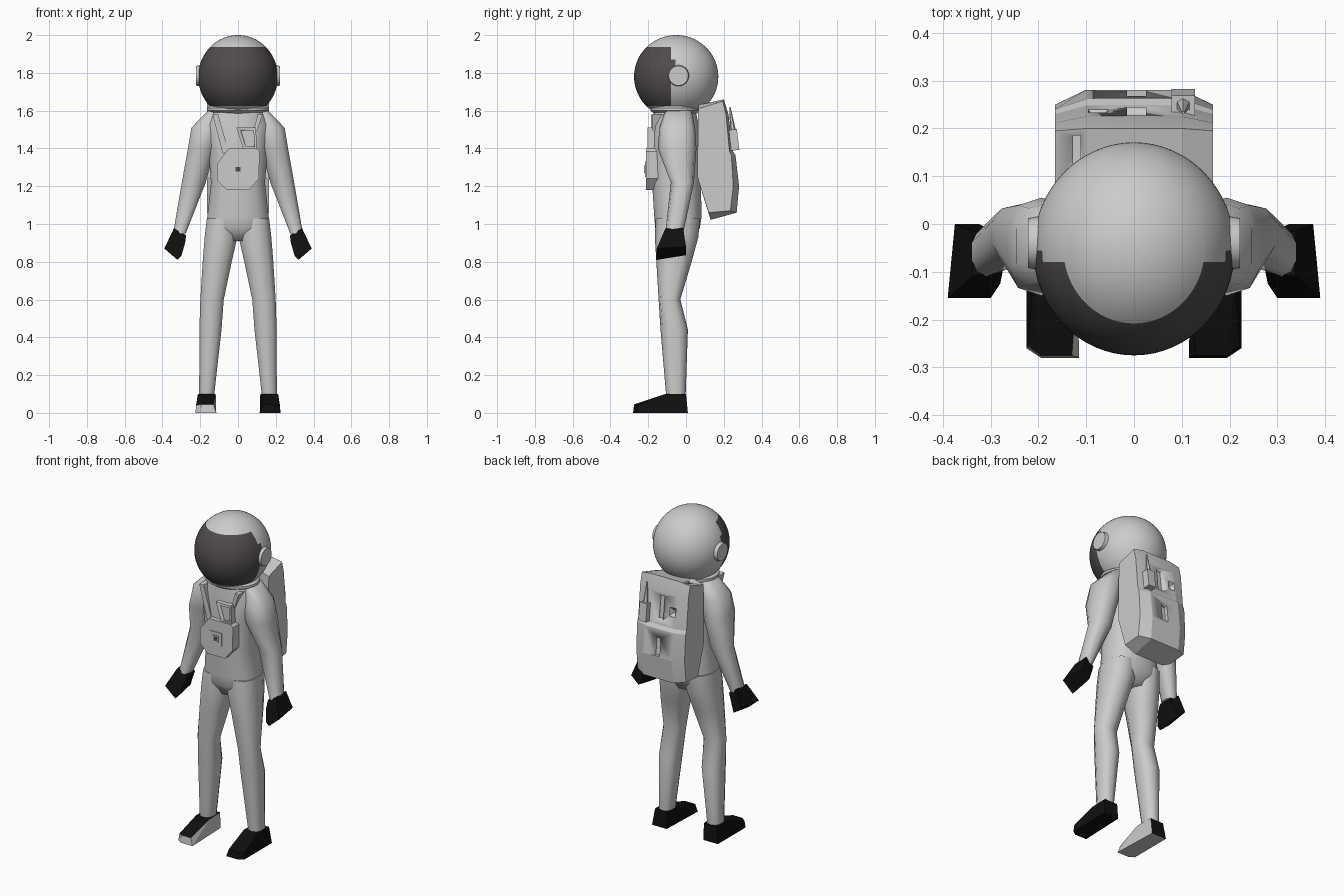
import bpy, bmesh, math
from mathutils import Matrix, Vector

if "Cube" in bpy.data.objects:
    bpy.data.objects.remove(bpy.data.objects["Cube"])


def material(name, r, g, b):
    m = bpy.data.materials.new(name)
    m.diffuse_color = (r, g, b, 1)
    m.use_nodes = True
    m.node_tree.nodes["Principled BSDF"].inputs["Base Color"].default_value = m.diffuse_color
    return m


SUIT = material("suit light grey", 0.6, 0.6, 0.6)
VISOR = material("visor dark grey", 0.08, 0.07, 0.074)
BLACK = material("glove and boot black", 0.005, 0.005, 0.005)


def finish(name, bm, mats, angle=30):
    bmesh.ops.recalc_face_normals(bm, faces=bm.faces)
    me = bpy.data.meshes.new(name)
    bm.to_mesh(me)
    bm.free()
    for m in mats:
        me.materials.append(m)
    me.shade_smooth()
    me.set_sharp_from_angle(angle=math.radians(angle))
    ob = bpy.data.objects.new(name, me)
    bpy.context.collection.objects.link(ob)
    return ob


def skin(name, loops, mats, angle=30):
    """Bridge equal-sized point loops and cap both ends."""
    bm = bmesh.new()
    rows = [[bm.verts.new(p) for p in loop] for loop in loops]
    n = len(rows[0])
    for a, b in zip(rows, rows[1:]):
        for i in range(n):
            j = (i + 1) % n
            bm.faces.new((a[i], a[j], b[j], b[i]))
    bm.faces.new(rows[0])
    bm.faces.new(rows[-1])
    return finish(name, bm, mats, angle)


def limb(name, rings, n=12, s=1, p=2.5, angle=60):
    """Loft of rounded rings given as x0, x1, y0, y1, z."""
    loops = []
    for x0, x1, y0, y1, z in rings:
        loop = []
        for i in range(n):
            t = 2 * math.pi * (i + 0.5) / n
            c, d = math.cos(t), math.sin(t)
            cx = math.copysign(abs(c) ** (2 / p), c)
            dy = math.copysign(abs(d) ** (2 / p), d)
            loop.append((s * ((x0 + x1) / 2 + cx * (x1 - x0) / 2),
                         (y0 + y1) / 2 + dy * (y1 - y0) / 2, z))
        loops.append(loop)
    return skin(name, loops, [SUIT], angle)


def hull(bm, pts, s=1):
    for x, y, z in pts:
        bm.verts.new((s * x, y, z))
    bmesh.ops.convex_hull(bm, input=bm.verts)
    bmesh.ops.dissolve_limit(bm, angle_limit=0.03, verts=bm.verts, edges=bm.edges)
    bmesh.ops.recalc_face_normals(bm, faces=bm.faces)
    bm.normal_update()


def prism(name, pts, y0, y1, mat=SUIT):
    """Front-facing plate from an x, z outline."""
    return skin(name, [[(x, y, z) for x, z in pts] for y in (y0, y1)], [mat])


def box(name, loc, size, tilt=0.0, taper=1.0):
    bm = bmesh.new()
    bmesh.ops.create_cube(bm, size=1)
    for v in bm.verts:
        if v.co.y < 0:
            v.co.x *= taper
            v.co.z *= taper
    bm.transform(Matrix.Translation(loc) @ Matrix.Rotation(tilt, 4, 'X')
                 @ Matrix.Diagonal((*size, 1)))
    return finish(name, bm, [SUIT])


def carve(target, cutter):
    cutter.hide_render = True
    cutter.hide_viewport = False
    cutter.display_type = 'WIRE'
    m = target.modifiers.new("recess", 'BOOLEAN')
    m.operation = 'DIFFERENCE'
    m.solver = 'EXACT'
    m.object = cutter


# helmet with the visor cut into its surface
bm = bmesh.new()
bmesh.ops.create_uvsphere(bm, u_segments=64, v_segments=40, radius=1)
bm.transform(Matrix.Translation((0, -0.052, 1.78)) @ Matrix.Diagonal((0.211, 0.223, 0.22, 1)))
for co, no in (((0, 0, 1.937), (0, 0, 1)), ((0, 0, 1.625), (0, 0, 1)), ((0, 0, 1.87), (0, 0, 1)),
               ((0, -0.08, 0), (0, 1, 0)), ((0, -0.055, 0), (0, 1, 0))):
    bmesh.ops.bisect_plane(bm, geom=bm.verts[:] + bm.edges[:] + bm.faces[:],
                           plane_co=co, plane_no=no)
for f in bm.faces:
    c = f.calc_center_median()
    back = -0.055 if 1.74 < c.z < 1.87 else -0.08
    f.material_index = int(1.625 < c.z < 1.937 and c.y < back)
finish("helmet", bm, [SUIT, VISOR], 60)

# collar and torso
limb("collar", [(-.14, .14, -.17, .06, 1.585), (-.165, .165, -.19, .075, 1.6),
                (-.165, .165, -.19, .075, 1.615), (-.13, .13, -.17, .05, 1.64)], 24, p=2, angle=30)
limb("torso", [(-.13, .13, -.17, .05, 1.61), (-.175, .175, -.178, .07, 1.52),
               (-.16, .16, -.187, .085, 1.4), (-.145, .145, -.182, .08, 1.22),
               (-.165, .165, -.17, .085, 1.04), (-.17, .17, -.165, .075, .98),
               (-.06, .06, -.13, .04, .91)], 16)

for s, side in ((1, "left"), (-1, "right")):
    # arm, glove
    limb(side + "_arm", [(.09, .16, -.11, .03, 1.60), (.08, .25, -.14, .048, 1.51),
                         (.12, .268, -.15, .055, 1.40), (.168, .30, -.08, .042, 1.22),
                         (.275, .345, -.11, -.015, .95)], 10, s)
    bm = bmesh.new()
    hull(bm, [(.338, -.11, .975), (.338, -.015, .98), (.275, -.1, .94), (.28, -.02, .94),
              (.39, -.155, .87), (.375, 0, .88), (.30, -.155, .83), (.32, -.155, .81),
              (.325, 0, .835), (.28, -.125, .90)], s)
    finish(side + "_glove", bm, [BLACK], 20)

    # leg, boot
    limb(side + "_leg", [(.005, .168, -.16, .075, 1.03), (.0, .18, -.165, .065, .93),
                         (.03, .19, -.157, .03, .80), (.073, .202, -.145, -.03, .60),
                         (.085, .207, -.135, .01, .44), (.125, .207, -.105, -.002, .09)], 10, s)
    bm = bmesh.new()
    hull(bm, [(.118, -.11, .1), (.21, -.11, .1), (.123, 0, .1), (.212, 0, .1),
              (.125, .01, 0), (.225, .01, 0), (.225, -.26, 0), (.195, -.28, 0),
              (.115, -.28, 0), (.222, -.255, .04), (.195, -.275, .045), (.13, -.275, .045)], s)
    if s < 0:  # this boot is pale on its inner side, toe front and sole
        for f in bm.faces:
            n = f.normal
            f.material_index = int(n.x > 0.4 or n.z < -0.5 or n.y < -0.7)
    finish(side + "_boot", bm, [BLACK, SUIT], 20)

    # round ear cover
    bm = bmesh.new()
    bmesh.ops.create_cone(bm, cap_ends=True, segments=24, radius1=.06, radius2=.052, depth=.04)
    bm.transform(Matrix.Translation((s * .202, -.04, 1.785))
                 @ Matrix.Rotation(s * math.pi / 2, 4, 'Y'))
    finish(side + "_ear_cover", bm, [SUIT])

# chest panel with a framed button, pouch and straps
panel = prism("chest_panel", [(-.06, 1.18), (.06, 1.18), (.11, 1.24), (.115, 1.385), (.10, 1.40),
                              (-.05, 1.40), (-.11, 1.32), (-.11, 1.23)], -.213, -.12)
box("panel_frame", (0, -.208, 1.29), (.08, .02, .08))
box("panel_button", (0, -.212, 1.29), (.04, .02, .04))
prism("button_centre", [(-.012, 1.278), (.012, 1.278), (.012, 1.302), (-.012, 1.302)],
      -.2235, -.215, VISOR)
pouch = prism("chest_pouch", [(.03, 1.39), (.10, 1.39), (.095, 1.51), (-.008, 1.51)], -.205, -.13)
carve(pouch, prism("pouch_cutter", [(.042, 1.41), (.088, 1.41), (.082, 1.495), (.015, 1.495)],
                   -.25, -.193))
prism("right_strap", [(-.135, 1.58), (-.105, 1.58), (-.05, 1.385), (-.08, 1.37)], -.186, -.12)
prism("left_strap", [(.105, 1.58), (.13, 1.58), (.10, 1.49), (.08, 1.49)], -.18, -.12)

# backpack: cross-sections in y, z swept over x, fuller in the middle
edge = [(.065, 1.61), (.195, 1.65), (.212, 1.58), (.23, 1.385), (.24, 1.365),
        (.25, 1.2), (.235, 1.07), (.12, 1.06), (.06, 1.25)]
mid = [(.065, 1.63), (.2, 1.66), (.225, 1.58), (.248, 1.385), (.262, 1.365),
       (.281, 1.2), (.268, 1.06), (.13, 1.022), (.06, 1.25)]
pack = skin("backpack", [[(x, y, z) for y, z in prof] for x, prof in
                         ((-.165, edge), (-.1, mid), (.1, mid), (.165, edge))], [SUIT], 12)
carve(pack, box("upper_slot_cutter", (.005, .245, 1.49), (.04, .06, .14), .12))
carve(pack, box("lower_slot_cutter", (.005, .277, 1.26), (.04, .05, .11), .11))
carve(pack, box("pyramid_cutter", (-.075, .242, 1.48), (.085, .05, .11), .12, .15))
carve(pack, box("top_slot_cutter", (-.12, .155, 1.65), (.016, .06, .06)))

# radio with antenna on the pack
box("radio", (.103, .254, 1.445), (.05, .044, .11), .12)
bm = bmesh.new()
bmesh.ops.create_cone(bm, cap_ends=True, segments=6, radius1=.016, radius2=.003, depth=.13)
bm.transform(Matrix.Translation((.103, .241, 1.555)) @ Matrix.Rotation(.12, 4, 'X'))
finish("radio_antenna", bm, [SUIT])
